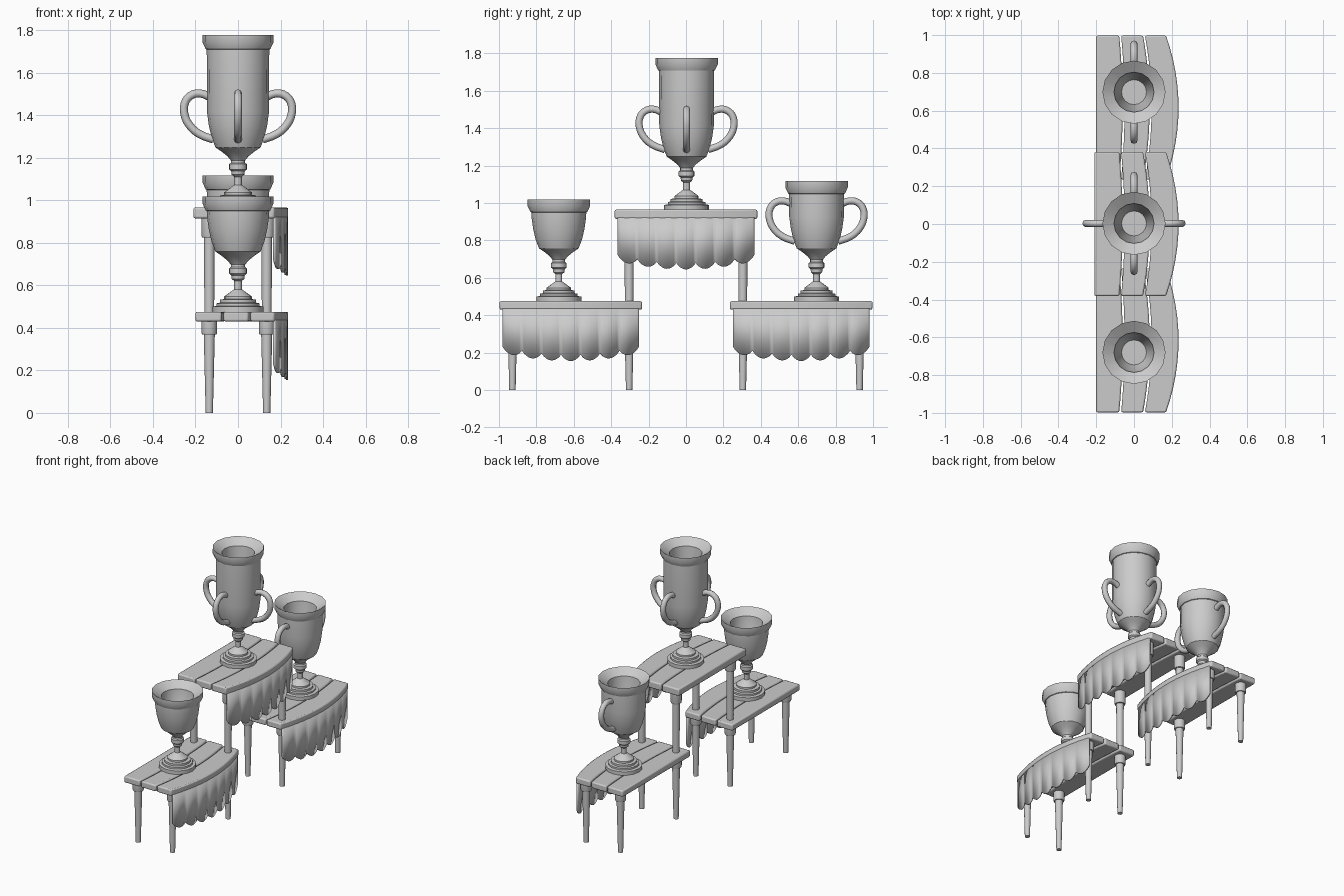
import bpy, bmesh, math
from mathutils import Vector

if "Cube" in bpy.data.objects:
    bpy.data.objects.remove(bpy.data.objects["Cube"])

HALF = 0.381          # half length of a table top


def finish(name, bm, smooth=True):
    bmesh.ops.recalc_face_normals(bm, faces=bm.faces)
    me = bpy.data.meshes.new(name)
    bm.to_mesh(me)
    bm.free()
    ob = bpy.data.objects.new(name, me)
    bpy.context.collection.objects.link(ob)
    if smooth:
        bpy.ops.object.select_all(action='DESELECT')
        ob.select_set(True)
        bpy.context.view_layer.objects.active = ob
        bpy.ops.object.shade_smooth_by_angle(angle=math.radians(32))
    return ob


def lathe(name, profile, loc, sides=16):
    # revolve an (r, z) profile that starts and ends on the axis
    bm = bmesh.new()
    vs = [bm.verts.new((r, 0, z)) for r, z in profile]
    es = [bm.edges.new(p) for p in zip(vs, vs[1:])]
    bmesh.ops.spin(bm, geom=vs + es, cent=(0, 0, 0), axis=(0, 0, 1),
                   angle=math.tau, steps=sides, use_duplicate=False)
    bmesh.ops.remove_doubles(bm, verts=bm.verts, dist=1e-5)
    ob = finish(name, bm)
    ob.location = loc
    return ob


def bow(x, bulge, y):
    return x + bulge * (1 - (y / HALF) ** 2)


def plank(name, back, front, y0, z0, z1):
    # board whose long edges are (x at ends, bulge) arcs
    n = 12
    ys = [HALF * (2 * i / n - 1) for i in range(n + 1)]
    pts = [(bow(*front, y), y0 + y) for y in ys]
    pts += [(bow(*back, y), y0 + y) for y in (reversed(ys) if back[1] else (HALF, -HALF))]
    bm = bmesh.new()
    f = bm.faces.new([bm.verts.new((x, y, z0)) for x, y in pts])
    g = bmesh.ops.extrude_face_region(bm, geom=[f])['geom']
    bmesh.ops.translate(bm, vec=(0, 0, z1 - z0),
                        verts=[v for v in g if isinstance(v, bmesh.types.BMVert)])
    ob = finish(name, bm)
    b = ob.modifiers.new("Bevel", 'BEVEL')
    b.width, b.segments, b.limit_method = 0.008, 2, 'ANGLE'
    b.angle_limit = math.radians(40)


def cloth(name, y0, top):
    # hanging drape with seven scallops, following the bowed front
    bm = bmesh.new()
    n, scallops, half = 56, 7, 0.366
    rows = []
    for i in range(n + 1):
        u = i / n
        y = half * (2 * u - 1)
        base = top - 0.287 + 0.045 * (y / half) ** 2
        z = base - 0.033 * abs(math.sin(math.pi * u * scallops)) ** 0.8
        x = bow(0.169, 0.066, y)
        rows.append([bm.verts.new((x, y0 + y, zz)) for zz in (top - 0.02, z)])
    for a, b in zip(rows, rows[1:]):
        bm.faces.new((a[0], a[1], b[1], b[0]))
    ob = finish(name, bm)
    s = ob.modifiers.new("Solidify", 'SOLIDIFY')
    s.thickness, s.offset = 0.01, -1
    # keep the outer surface on the +x side
    if ob.data.polygons[n // 2].normal.x < 0:
        ob.data.flip_normals()


def table(tag, y0, floor, top, thick, back, collar, r_top, r_foot, leg_y):
    under = top - thick
    plank(tag + "_back_plank", (back, 0), (-0.078, 0.018), y0, under, top)
    plank(tag + "_middle_plank", (-0.068, 0.018), (0.048, 0.035), y0, under, top)
    plank(tag + "_front_plank", (0.058, 0.035), (0.17, 0.066), y0, under, top)
    cloth(tag + "_cloth", y0, top)
    for sx in (-1, 1):
        for sy in (-1, 1):
            prof = [(0, floor), (r_foot, floor), (r_top, collar), (0.034, collar),
                    (0.037, collar + 0.01), (0.037, under + 0.005), (0, under + 0.005)]
            lathe(tag + "_leg", prof, (sx * 0.135, y0 + sy * leg_y, 0))


def handle(name, loc, ang):
    # C shaped tube, (distance from axis, height) path
    path = [(0.125, 0.517), (0.18, 0.537), (0.225, 0.525), (0.251, 0.488), (0.252, 0.44),
            (0.23, 0.39), (0.185, 0.348), (0.115, 0.32)]
    cu = bpy.data.curves.new(name, 'CURVE')
    cu.dimensions = '3D'
    sp = cu.splines.new('BEZIER')
    sp.bezier_points.add(len(path) - 1)
    for p, (r, z) in zip(sp.bezier_points, path):
        p.co = Vector((r, 0, z))
        p.handle_left_type = p.handle_right_type = 'AUTO'
    sp.resolution_u = 3
    cu.bevel_depth, cu.bevel_resolution, cu.use_fill_caps = 0.019, 2, True
    ob = bpy.data.objects.new(name, cu)
    bpy.context.collection.objects.link(ob)
    ob.location = loc
    ob.rotation_euler.z = ang


def cup(tag, y0, z0, h, angles):
    foot = [(0, 0), (.12, 0), (.12, .025), (.1, .028), (.1, .04), (.085, .043), (.085, .057),
            (.065, .06), (.065, .072), (.03, .098), (.018, .106), (.018, .145), (.03, .155),
            (.032, .172), (.042, .18), (.042, .204), (.034, .21), (.034, .222),
            (.048, .24), (.075, .262), (.106, .283)]
    bowl = [(.124, .33), (.137, .385), (.146, .45), (.147, h - .068)]
    rim = [(.152, h - .066), (.167, h - .034), (.167, h), (.106, h - .04),
           (.1, h - .1), (.066, .34), (0, .34)]
    lathe(tag + "_cup", foot + bowl + rim, (0, y0, z0))
    for a in angles:
        handle(tag + "_handle", (0, y0, z0), math.radians(a))


# two low tables carrying a taller one in the middle
for tag, y in (("left_table", -0.616), ("right_table", 0.616)):
    table(tag, y, 0.0, 0.475, 0.045, -0.2, 0.368, 0.026, 0.017, 0.312)
table("centre_table", 0.0, 0.47, 0.965, 0.05, -0.21, 0.825, 0.025, 0.023, 0.304)

# trophies
cup("small", -0.68, 0.475, 0.543, ())
cup("medium", 0.698, 0.475, 0.642, (90, 270))
cup("large", 0.003, 0.965, 0.811, (0, 90, 180, 270))
